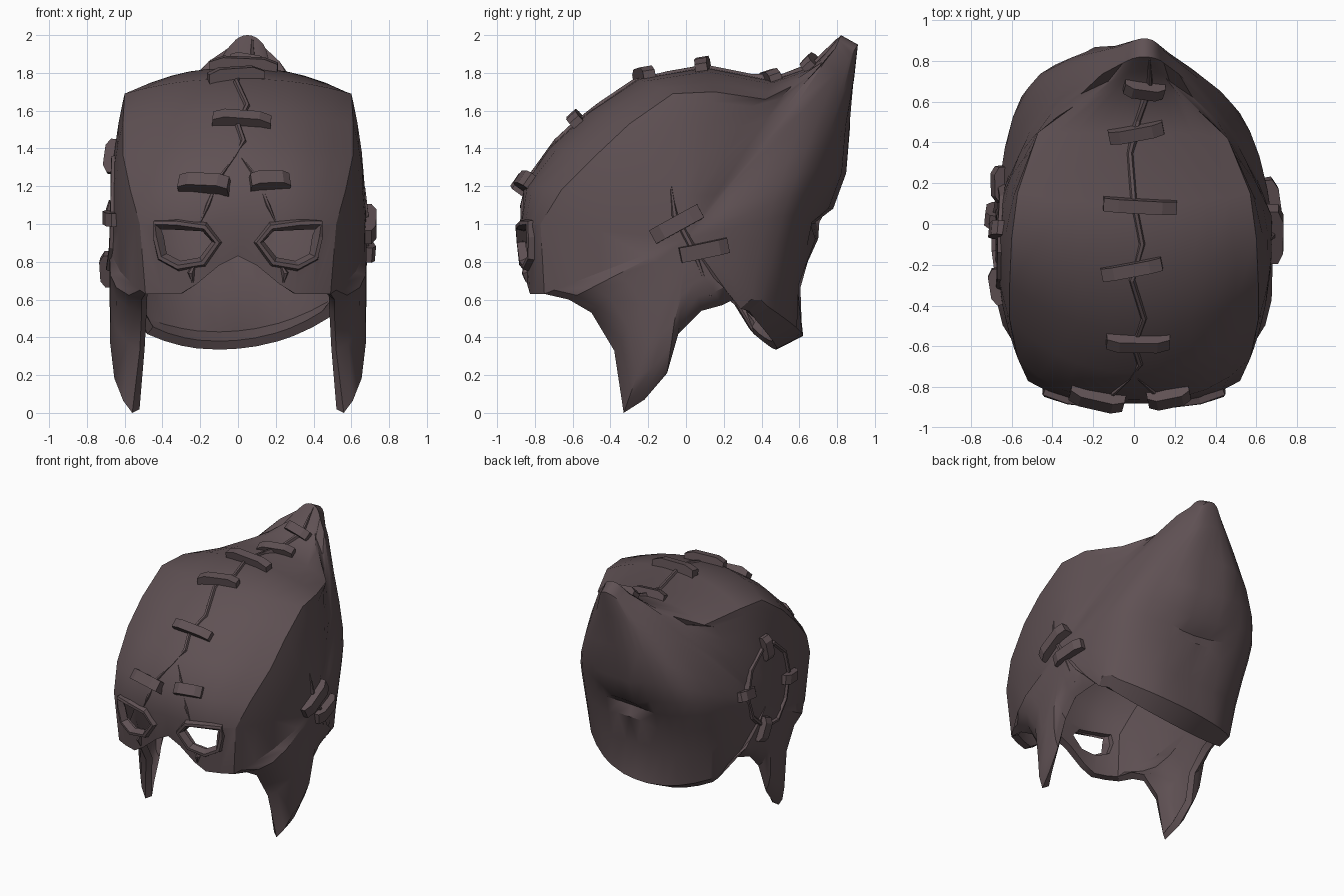
import bpy, bmesh, math
from mathutils import Vector
from mathutils.bvhtree import BVHTree

cube = bpy.data.objects.get("Cube")
if cube:
    bpy.data.objects.remove(cube, do_unlink=True)

leather = bpy.data.materials.new("dark_brown_leather")
leather.use_nodes = True
COLOR = (0.115, 0.082, 0.088, 1)
leather.diffuse_color = COLOR
leather.node_tree.nodes["Principled BSDF"].inputs["Base Color"].default_value = COLOR


def finish(name, bm):
    """Turn a bmesh into a named leather object."""
    mesh = bpy.data.meshes.new(name)
    bm.to_mesh(mesh)
    bm.free()
    obj = bpy.data.objects.new(name, mesh)
    bpy.context.collection.objects.link(obj)
    mesh.materials.append(leather)
    return obj


def activate(obj):
    bpy.ops.object.select_all(action='DESELECT')
    obj.select_set(True)
    bpy.context.view_layer.objects.active = obj


# Hood outline: midline y, z, then side crease y, z and half width
arches = [
    (-.85, .83, -.75, .63, .49), (-.88, 1, -.77, 1, .52), (-.86, 1.2, -.66, 1.18, .57),
    (-.73, 1.4, -.47, 1.37, .61), (-.52, 1.59, -.3, 1.53, .61), (-.25, 1.77, -.07, 1.69, .6),
    (.1, 1.83, .15, 1.7, .57), (.45, 1.76, .42, 1.66, .46), (.66, 1.83, .6, 1.74, .27),
    (.75, 1.92, .7, 1.82, .15), (.82, 2, .79, 1.93, .1), (.91, 1.95, .86, 1.87, .1),
    (.89, 1.77, .8, 1.66, .22), (.85, 1.52, .7, 1.45, .39), (.83, 1.27, .64, 1.25, .47),
    (.76, 1.08, .6, 1.16, .51), (.66, 1, .56, 1.08, .51), (.69, .92, .55, .98, .5),
    (.59, .68, .49, .68, .51), (.62, .41, .43, .52, .51), (.48, .34, .36, .46, .48)]
# Lower side edge from nape, past the ear, round the cheek point
cheek = [(.25, .6, .55), (.19, .57, .58), (.08, .54, .6), (-.04, .42, .59), (-.1, .21, .61),
         (-.22, .07, .59), (-.33, 0, .56), (-.38, .33, .52), (-.5, .53, .51), (-.62, .6, .51)]
rim = [a[2:] for a in arches] + cheek
HUB = Vector((.68, 0, .92))


def clamp(v):
    return max(0, min(1, v))


def skew(x, y, z):
    """Lean the horn tip aside, bulge the back and tilt the nape."""
    x += .05 * clamp((z - 1.7) / .25) * (y > .5)
    if y > .3 and z < .6:
        z += .09 * x
    if x < 0:
        bulge = clamp(-x / .4) * clamp((y - .1) / .5) * clamp((1.75 - z) / .2) * clamp((z - .7) / .4)
        y += .1 * bulge
        x -= .04 * bulge
    return Vector((x, y, z))


def arch_point(i, u):
    my, mz, ky, kz, w = arches[i]
    fy = fz = 1 - abs(u) ** (3 if i < 3 else 2.2)
    if i == 0:
        # Nose notch in the lower front edge
        fz = max(0, 1 - (abs(u) * 1.8) ** 1.4)
    return skew(u * w, ky + (my - ky) * fy, kz + (mz - kz) * fz)


def side_point(i, t, s):
    i %= len(rim)
    y, z, w = rim[i]
    # The cheek edge rolls in sharply, the rest rounds off gently
    power = 7 if i >= len(arches) else 2.3
    x = w + (HUB.x - w) * (1 - t ** power)
    return skew(s * x, HUB.y + (y - HUB.y) * t, HUB.z + (z - HUB.z) * t)


bm = bmesh.new()


def add_face(*points):
    bm.faces.new([bm.verts.new(p) for p in points])


# Face, crown and back strip
cols = (-1, -.82, -.62, -.45, -.2, 0, .2, .45, .62, .82, 1)
for i in range(len(arches) - 1):
    for a, b in zip(cols, cols[1:]):
        add_face(arch_point(i, a), arch_point(i, b), arch_point(i + 1, b), arch_point(i + 1, a))
# Side panels
rings = (.3, .6, .8, .93, 1)
for s in (-1, 1):
    for i in range(len(rim)):
        add_face(side_point(0, 0, s), side_point(i, .3, s), side_point(i + 1, .3, s))
        for a, b in zip(rings, rings[1:]):
            add_face(side_point(i, a, s), side_point(i, b, s),
                     side_point(i + 1, b, s), side_point(i + 1, a, s))
bmesh.ops.remove_doubles(bm, verts=bm.verts, dist=.0005)
# Even out the horn flanks and the sides of the back
flanks = [v for v in bm.verts if not v.is_boundary and v.co.y > .08 and abs(v.co.x) > .22
          and .68 < v.co.z < 1.8 and not (v.co.z > 1.62 and v.co.y < .48)]
for _ in range(5):
    bmesh.ops.smooth_vert(bm, verts=flanks, factor=.5,
                          use_axis_x=True, use_axis_y=True, use_axis_z=True)
bmesh.ops.recalc_face_normals(bm, faces=bm.faces)
crown = min(bm.faces, key=lambda f: (f.calc_center_median() - Vector((0, .1, 1.82))).length)
if crown.normal.z < 0:
    bmesh.ops.reverse_faces(bm, faces=bm.faces)
bm.normal_update()
surface = BVHTree.FromBMesh(bm)
hood = finish("hood_shell", bm)


def snap(p):
    loc, normal, _, _ = surface.find_nearest(Vector(p))
    return loc, normal


def mirror(points, s):
    return [(s * x, y, z) for x, y, z in points]


# Eye openings
eye = [(.13, .9), (.19, .97), (.32, .985), (.43, .99), (.44, .92), (.41, .83), (.32, .79), (.2, .81)]
activate(hood)
solid = hood.modifiers.new("thickness", 'SOLIDIFY')
solid.thickness = .05
solid.offset = -1
bpy.ops.object.modifier_apply(modifier=solid.name)
for s in (-1, 1):
    bm = bmesh.new()
    front = [bm.verts.new((s * x, -1.1, z)) for x, z in eye]
    back = [bm.verts.new((s * x, -.5, z)) for x, z in eye]
    bm.faces.new(front)
    bm.faces.new(back)
    for i in range(len(eye)):
        j = (i + 1) % len(eye)
        bm.faces.new((front[i], front[j], back[j], back[i]))
    bmesh.ops.recalc_face_normals(bm, faces=bm.faces)
    cutter = finish("eye_cutter", bm)
    cutter.hide_render = True
    activate(hood)
    cut = hood.modifiers.new("eye", 'BOOLEAN')
    cut.operation = 'DIFFERENCE'
    cut.solver = 'EXACT'
    cut.object = cutter
    bpy.ops.object.modifier_apply(modifier=cut.name)
    bpy.data.objects.remove(cutter, do_unlink=True)
activate(hood)
bpy.ops.object.shade_smooth_by_angle(angle=math.radians(32))


def loft(name, rows, closed=False):
    """Skin four-sided rows into a solid bar or ring."""
    bm = bmesh.new()
    loops = [[bm.verts.new(p) for p in row] for row in rows]
    pairs = list(zip(loops, loops[1:]))
    if closed:
        pairs.append((loops[-1], loops[0]))
    else:
        bm.faces.new(loops[0])
        bm.faces.new(loops[-1])
    for a, b in pairs:
        for k in range(4):
            m = (k + 1) % 4
            bm.faces.new((a[k], a[m], b[m], b[k]))
    bmesh.ops.recalc_face_normals(bm, faces=bm.faces)
    return finish(name, bm)


def welt(name, points, width, height, closed=False):
    """Ridge of leather that follows the hood surface, tapered when open."""
    spots = [snap(p) for p in points]
    n = len(spots)
    rows = []
    for i, (p, normal) in enumerate(spots):
        before = spots[i - 1 if closed else max(i - 1, 0)][0]
        after = spots[(i + 1) % n if closed else min(i + 1, n - 1)][0]
        side = normal.cross(after - before).normalized() * width / 2
        taper = .3 if not closed and i in (0, n - 1) else 1
        sink = normal * -.015
        lift = normal * height * taper
        rows.append((p + sink + side * taper, p + lift + side * taper * .35,
                     p + lift - side * taper * .35, p + sink - side * taper))
    return loft(name, rows, closed)


def stitch(name, center, along, length, width=.065, height=.055):
    """Bent bar lying across a seam."""
    p, normal = snap(center)
    along = Vector(along)
    along = (along - normal * along.dot(normal)).normalized()
    side = normal.cross(along) * width / 2
    rows = []
    for t, drop in ((-.5, .025), (-.3, 0), (.3, 0), (.5, .025)):
        base = p + along * length * t - normal * drop
        top = base + normal * height
        low = base - normal * .02
        rows.append((low - side, low + side, top + side, top - side))
    return loft(name, rows)


# Raised eye rims, brow seams and slits under the eyes
for s, label in ((1, "left"), (-1, "right")):
    ring = [(.285 + (x - .285) * 1.14, -.88, .89 + (z - .89) * 1.2) for x, z in eye]
    welt(label + "_eye_rim", mirror(ring, s), .06, .03, True)
    brow = [(.02, -.76, 1.35), (.1, -.85, 1.26), (.16, -.87, 1.1), (.2, -.88, 1.01)]
    welt(label + "_brow_seam", mirror(brow, s), .035, .012)
    slit = [(.23, -.87, .79), (.25, -.85, .74), (.24, -.84, .69)]
    welt(label + "_under_eye_seam", mirror(slit, s), .05, .025)
stitch("right_brow_stitch", (-.18, -.85, 1.21), (1, 0, -.2), .27, .08)
stitch("left_brow_stitch", (.17, -.85, 1.23), (1, 0, .15), .21, .08)

# Crown seam and its stitches
welt("crown_seam", [(.08, .79, 2), (.08, .67, 1.85), (.02, .5, 1.8), (-.02, .35, 1.8), (0, .1, 1.85),
                    (.04, -.1, 1.8), (-.01, -.28, 1.76), (.05, -.48, 1.65), (0, -.62, 1.55),
                    (.03, -.7, 1.45), (-.02, -.76, 1.35)], .045, .014)
for center, along, length in (
        ((.05, .67, 1.84), (1, -.3, 0), .2), ((.01, .45, 1.77), (1, .2, 0), .27),
        ((.03, .09, 1.83), (1, -.06, 0), .36), ((-.01, -.22, 1.77), (1, .2, 0), .3),
        ((.02, -.58, 1.55), (1, 0, -.08), .31)):
    stitch("crown_stitch", center, along, length)

# Ear seam with two stitches
welt("left_ear_seam", [(.7, -.08, 1.2), (.7, -.06, 1.05), (.7, .04, .86), (.65, .13, .62)], .05, .014)
stitch("left_ear_stitch", (.7, -.05, 1), (0, 1, .55), .29, .08)
stitch("left_ear_stitch", (.7, .1, .86), (0, 1, .2), .26, .08)

# Oval patch with four stitches on the other side
oval = [(-.7, -.06 + .25 * math.cos(k * math.tau / 10), 1.06 + .31 * math.sin(k * math.tau / 10))
        for k in range(10)]
welt("right_patch_edge", oval, .05, .018, True)
for dy, dz in ((1, .1), (-1, -.1), (.15, 1), (.4, -1)):
    stitch("right_patch_stitch", (-.7, -.06 + .25 * dy, 1.06 + .3 * dz), (0, dy, dz), .18, .07, .05)
